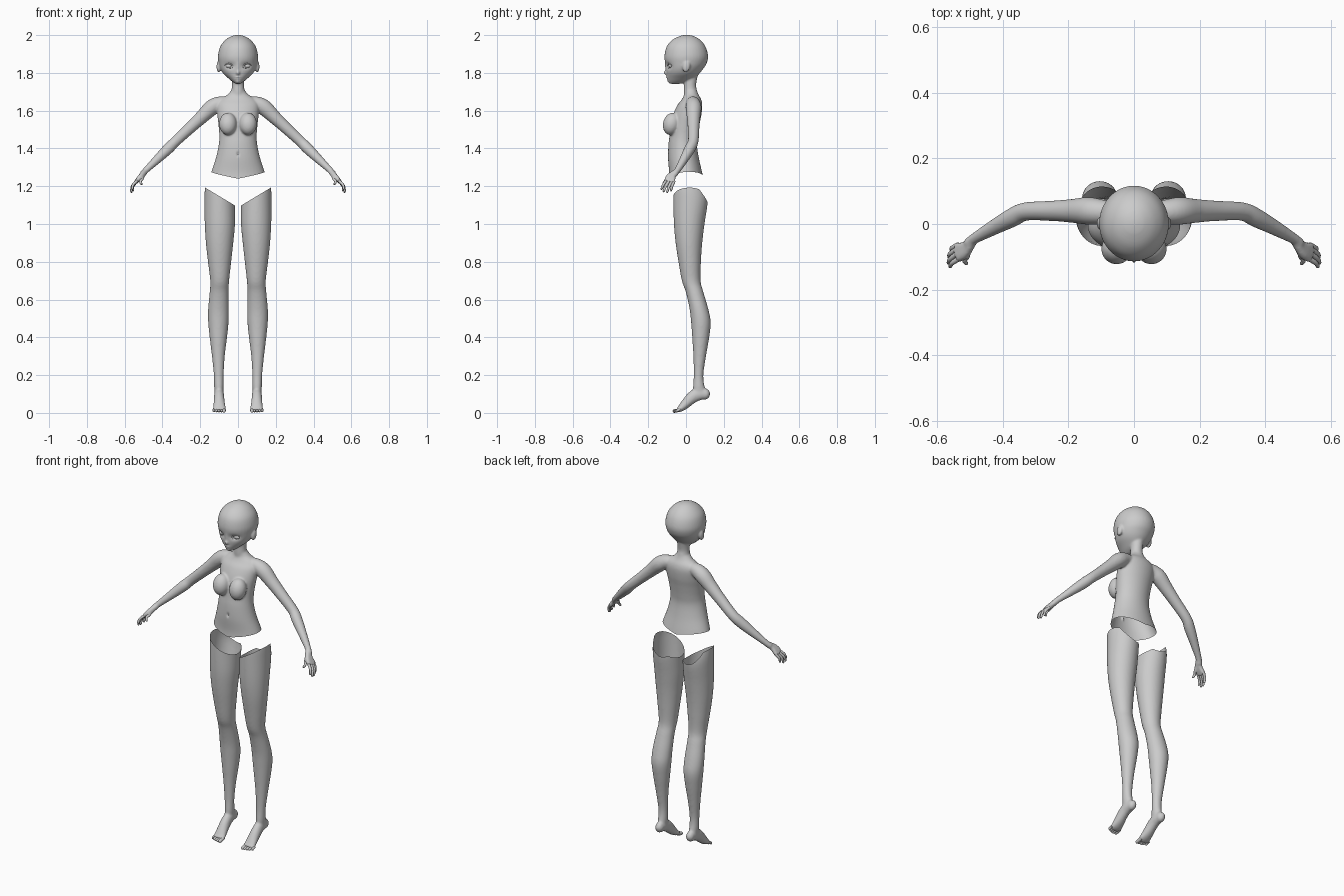
import bpy, bmesh
from math import sin, cos, pi, exp, sqrt
from mathutils import Vector, Matrix

if "Cube" in bpy.data.objects:
    bpy.data.objects.remove(bpy.data.objects["Cube"])


def spline(rows, n=5):
    """Catmull-Rom interpolation of number rows"""
    rows = [Vector(r) for r in rows]
    out = []
    for i in range(len(rows) - 1):
        a, b = rows[max(i - 1, 0)], rows[i]
        c, d = rows[i + 1], rows[min(i + 2, len(rows) - 1)]
        for k in range(n):
            t = k / n
            out.append(0.5 * (2 * b + (c - a) * t + (2 * a - 5 * b + 4 * c - d) * t * t
                              + (3 * b - a - 3 * c + d) * t ** 3))
    return out + [rows[-1]]


def loft(bm, rows, s=1, follow=True, seg=28, n=5):
    """Skin of ellipses (x, y, z, rx, ry), across the path or level"""
    rows = spline(rows, n)
    rings = []
    for i, r in enumerate(rows):
        c = Vector(r[:3])
        q = Matrix.Identity(3)
        if follow:
            t = Vector(rows[min(i + 1, len(rows) - 1)][:3]) - Vector(rows[max(i - 1, 0)][:3])
            q = t.to_track_quat('Z', 'Y').to_matrix()
        ring = []
        for k in range(seg):
            a = 2 * pi * k / seg
            p = c + q @ Vector((r[3] * cos(a), r[4] * sin(a), 0))
            ring.append(bm.verts.new((p.x * s, p.y, p.z)))
        rings.append(ring)
    for a, b in zip(rings, rings[1:]):
        for k in range(seg):
            j = (k + 1) % seg
            bm.faces.new((a[k], a[j], b[j], b[k]))
    bm.faces.new(rings[0])
    bm.faces.new(rings[-1])


def level(rows):
    """(z, x min, x max, y front, y back) to level ellipses"""
    return [((a + b) / 2, (f + k) / 2, z, (b - a) / 2, (k - f) / 2) for z, a, b, f, k in rows]


def tube(bm, pts, s=1, **kw):
    loft(bm, [(*p[:3], p[3], p[-1]) for p in pts], s, **kw)


def ball(bm, loc, size, s=1, tilt=0.0):
    m = (Matrix.Translation((loc[0] * s, loc[1], loc[2])) @ Matrix.Rotation(tilt, 4, 'X')
         @ Matrix.Diagonal((*size, 1)))
    bmesh.ops.create_uvsphere(bm, u_segments=24, v_segments=16, radius=1, matrix=m)


def finish(name, bm, voxel=0, dents=(), cuts=()):
    bmesh.ops.recalc_face_normals(bm, faces=bm.faces)
    me = bpy.data.meshes.new(name)
    bm.to_mesh(me)
    bm.free()
    ob = bpy.data.objects.new(name, me)
    bpy.context.collection.objects.link(ob)
    bpy.context.view_layer.objects.active = ob
    if voxel:
        m = ob.modifiers.new("blend", 'REMESH')
        m.mode, m.voxel_size = 'VOXEL', voxel
        bpy.ops.object.modifier_apply(modifier="blend")
        m = ob.modifiers.new("relax", 'SMOOTH')
        m.factor, m.iterations = 0.5, 8
        bpy.ops.object.modifier_apply(modifier="relax")
        # push the front surface in or out around given points
        for v in ob.data.vertices:
            if v.co.y < -0.03:
                for x, z, sx, sz, amt in dents:
                    d = ((v.co.x - x) / sx) ** 2 + ((v.co.z - z) / sz) ** 2
                    if d < 12:
                        v.co.y += amt * exp(-d)
        bm = bmesh.new()
        bm.from_mesh(ob.data)
        for co, no in cuts:
            f = [f for f in bm.faces if abs(f.calc_center_median().x) < 0.25]
            geom = list({v for q in f for v in q.verts}) + list({e for q in f for e in q.edges}) + f
            bmesh.ops.bisect_plane(bm, geom=geom, plane_co=co, plane_no=no, clear_outer=True)
        bm.to_mesh(ob.data)
        bm.free()
    for p in ob.data.polygons:
        p.use_smooth = True
    return ob


# upper body: torso, neck, head, ears, arms and palms blended into one skin
bm = bmesh.new()
torso = [(1.20, .16, -.095, .10), (1.27, .143, -.09, .086), (1.35, .117, -.095, .068),
         (1.42, .102, -.093, .058), (1.47, .099, -.087, .062), (1.53, .104, -.08, .072),
         (1.58, .11, -.068, .082), (1.63, .112, -.045, .086), (1.66, .095, -.022, .08),
         (1.685, .056, -.01, .066), (1.71, .034, -.01, .056)]
loft(bm, level([(z, -w, w, f, b) for z, w, f, b in torso]), follow=False, seg=40)
neck = [(1.64, .045, -.01, .07), (1.70, .036, -.012, .06), (1.74, .032, -.011, .054), (1.82, .035, -.015, .07)]
loft(bm, level([(z, -w, w, f, b) for z, w, f, b in neck]), follow=False)
head = [(2.001, .006, -.002, .012), (1.995, .033, -.032, .04), (1.975, .066, -.072, .075),
        (1.94, .094, -.102, .103), (1.89, .106, -.114, .117), (1.85, .102, -.11, .109),
        (1.82, .093, -.106, .09), (1.795, .077, -.103, .07), (1.772, .052, -.1, .045),
        (1.755, .032, -.095, .015), (1.742, .013, -.086, -.03)]
loft(bm, level([(z, -w, w, f, b) for z, w, f, b in head]), follow=False, seg=40)

knuckles = [(.536, -.107, 1.227), (.543, -.094, 1.221), (.544, -.08, 1.218), (.541, -.066, 1.22)]
arm = [(.05, .035, 1.645, .03), (.10, .037, 1.637, .038), (.14, .04, 1.615, .042), (.19, .04, 1.568, .036),
       (.25, .04, 1.512, .031), (.33, .038, 1.438, .028), (.37, .02, 1.398, .029), (.43, -.012, 1.34, .023),
       (.487, -.045, 1.285, .0165), (.505, -.06, 1.265, .017)]
for s in (1, -1):
    ball(bm, (.053, -.076, 1.53), (.047, .046, .06), s, -0.25)
    ball(bm, (.102, .002, 1.833), (.012, .02, .031), s, -0.2)
    tube(bm, arm, s)
    for k in knuckles:
        tube(bm, [(.487, -.045, 1.285, .013), (.515, k[1] * .6 - .027, 1.252, .0135), (*k, .0105)], s)
    tube(bm, [(.49, -.055, 1.275, .012), (.507, -.085, 1.25, .012), (.509, -.102, 1.234, .009)], s)
dents = [(0, 1.80, .009, .011, -.014), (0, 1.825, .008, .025, -.004),
         (0, 1.777, .014, .004, -.006), (0, 1.769, .011, .004, -.005), (0, 1.773, .016, .002, .003),
         (0, 1.752, .014, .007, -.003), (0, 1.37, .006, .011, .008)]
dents += [(s * .044, 1.837, .024, .016, .011) for s in (1, -1)]
finish("upper_body", bm, .005, dents,
       [((0, -.09, 1.24), (s * .2, .08, -1)) for s in (1, -1)])

# fingers and thumbs
for s, side in ((1, "left"), (-1, "right")):
    bm = bmesh.new()
    tips = [(.562, -.131, 1.183), (.567, -.12, 1.17), (.565, -.101, 1.166), (.557, -.08, 1.175)]
    chains = [(k, t) for k, t in zip(knuckles, tips)] + [((.509, -.1, 1.236), (.511, -.122, 1.208))]
    for k, t in chains:
        k, t = Vector(k), Vector(t)
        mid = k.lerp(t, .5) + Vector((.006, -.001, .003))
        end = k.lerp(t, .93)
        tube(bm, [(*(k + (k - mid) * .4), .0075), (*k, .008), (*mid, .007), (*end, .0055), (*t, .001)], s, seg=12)
    finish("fingers_" + side, bm)

# eyes: eyeball with upper and lower lids and brow
def face_y(x, z):
    return -.107 * sqrt(1 - (x / .106) ** 2) + .006


for s, side in ((1, "left"), (-1, "right")):
    bm = bmesh.new()
    ball(bm, (.044, -.08, 1.837), (.022, .012, .012), s)
    for h, r, lift in ((.013, .0028, 0), (-.01, .0016, 0), (.008, .0014, .021)):
        pts = []
        for i in range(7):
            t = i / 6
            x = .021 + .049 * t
            z = 1.832 + .009 * t + h * sin(pi * t) + lift
            pts.append((x, face_y(x, z), z, r * (.35 + .8 * sin(pi * t)) if i % 6 else .0006))
        tube(bm, pts, s, seg=8, n=3)
    finish("eye_" + side, bm)

# legs with feet, open at the slanted hip cut
leg = [(1.25, .02, .165, -.06, .09), (1.19, .019, .175, -.066, .104), (1.12, .016, .178, -.067, .115),
       (1.0, .016, .176, -.064, .098), (.9, .025, .17, -.055, .086), (.8, .036, .159, -.04, .079),
       (.7, .047, .147, -.022, .077), (.64, .05, .15, -.001, .092), (.55, .049, .158, .019, .118),
       (.48, .05, .158, .027, .131), (.4, .058, .15, .033, .123), (.3, .07, .138, .039, .106),
       (.2, .076, .128, .041, .092), (.13, .076, .126, .037, .1), (.09, .081, .121, .045, .11)]
foot = [(.1, .11, .1, .014, .014), (.1, .092, .1, .024, .028), (.1, .055, .095, .026, .034),
        (.1, .025, .075, .028, .031), (.099, -.005, .045, .031, .025), (.098, -.03, .022, .035, .017),
        (.098, -.047, .014, .034, .01)]
for s, side in ((1, "left"), (-1, "right")):
    bm = bmesh.new()
    loft(bm, level(leg), s, follow=False, seg=40)
    tube_rows = foot
    loft(bm, tube_rows, s)
    ball(bm, (.1, .099, .1), (.024, .029, .03), s)
    finish("leg_" + side, bm, .006, (),
           [((s * .17, 0, 1.19), (-s * .6, 0, 1)), ((s * .12, .07, 1.172), (-s * .3, 1.2, 1))])
    # toes
    bm = bmesh.new()
    for i, tip in enumerate((-.07, -.071, -.068, -.063, -.056)):
        x = .074 + .0135 * i
        r = .0095 if i == 0 else .007
        tube(bm, [(x, -.03, .018, r), (x, -.045, .013, r), (x, tip + .005, .009, r * .9), (x, tip, .008, .001)],
             s, seg=12)
    finish("toes_" + side, bm)
